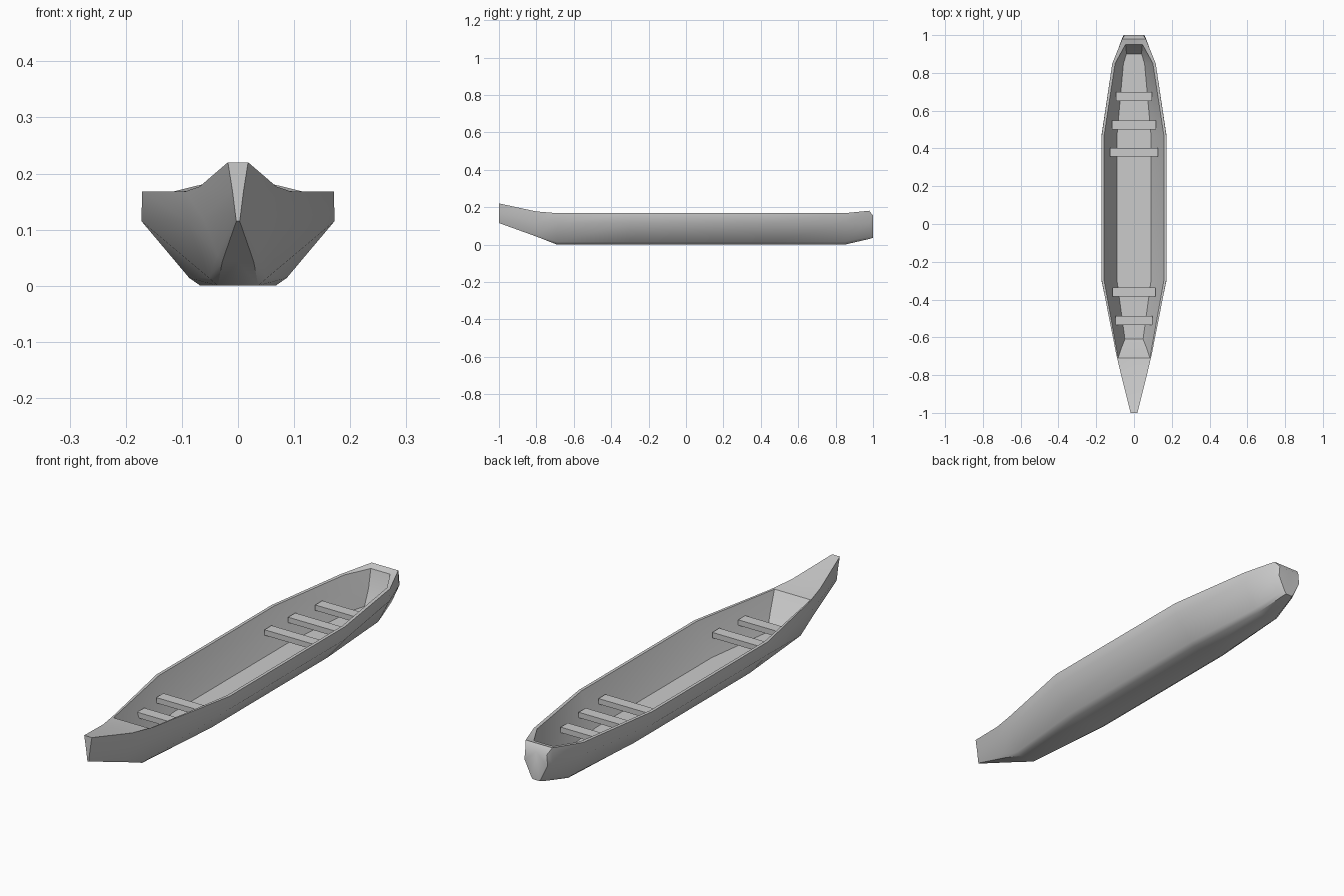
import bpy, bmesh

if "Cube" in bpy.data.objects:
    bpy.data.objects.remove(bpy.data.objects["Cube"])

# Outer half sections: y, then (x, z) of bottom edge, chine, side, gunwale
OUTER = [
    (-1.00, (.003, .115), (.005, .130), (.010, .170), (.018, .220)),
    (-0.80, (.028, .043), (.036, .055), (.062, .120), (.068, .177)),
    (-0.69, (.036, .000), (.052, .014), (.090, .115), (.094, .168)),
    (-0.30, (.067, .000), (.087, .014), (.172, .115), (.171, .168)),
    (0.47, (.067, .000), (.087, .014), (.172, .115), (.171, .168)),
    (0.85, (.045, .000), (.060, .014), (.112, .115), (.115, .168)),
    (0.98, (.022, .030), (.032, .042), (.064, .115), (.062, .181)),
    (1.00, (.016, .036), (.024, .048), (.054, .110), (.050, .155)),
]
# Inner half sections as (x, y, z): rim, wall, floor edge (pairs with OUTER[2:7])
INNER = [
    ((.084, -.71, .166), (.068, -.66, .095), (.048, -.61, .032)),
    ((.158, -.30, .168), (.126, -.30, .095), (.090, -.30, .032)),
    ((.158, 0.47, .168), (.126, 0.47, .095), (.090, 0.47, .032)),
    ((.100, 0.85, .168), (.076, 0.85, .095), (.056, 0.85, .032)),
    ((.045, 0.95, .172), (.042, 0.93, .095), (.040, 0.90, .032)),
]


def finish(bm, name, angle):
    mesh = bpy.data.meshes.new(name)
    bm.to_mesh(mesh)
    bm.free()
    obj = bpy.data.objects.new(name, mesh)
    bpy.context.collection.objects.link(obj)
    bpy.ops.object.select_all(action='DESELECT')
    obj.select_set(True)
    bpy.context.view_layer.objects.active = obj
    if angle:
        bpy.ops.object.shade_smooth_by_angle(angle=angle)
    return obj


def skin(bm, rows):
    for a, b in zip(rows, rows[1:]):
        for i in range(len(a) - 1):
            bm.faces.new((a[i], a[i + 1], b[i + 1], b[i]))


# Hull: outer skin, gunwale and inner skin lofted as one half, then mirrored
bm = bmesh.new()
outer = []
for y, *pts in OUTER:
    pts = [(0, pts[0][1])] + pts
    outer.append([bm.verts.new((x, y, z)) for x, z in pts])
inner = []
for row in INNER:
    pts = list(row) + [(0, row[2][1], row[2][2])]
    inner.append([bm.verts.new(p) for p in pts])
skin(bm, outer)
skin(bm, inner)
skin(bm, [[o[-1], n[0]] for o, n in zip(outer[2:7], inner)])


def centre(v):
    return bm.verts.new((0, v.co.y, v.co.z))


# Bow and stern decks, end faces and inner end walls
tops = [outer[0][-1], outer[1][-1], outer[6][-1], outer[7][-1]]
tc = [centre(v) for v in tops]
rim = [(r, centre(r[0]), centre(r[1])) for r in (inner[0], inner[-1])]
bm.faces.new((tops[0], tops[1], tc[1], tc[0]))
bm.faces.new((tops[1], outer[2][-1], inner[0][0], rim[0][1], tc[1]))
bm.faces.new((inner[-1][0], tops[2], tc[2], rim[1][1]))
bm.faces.new((tops[2], tops[3], tc[3], tc[2]))
bm.faces.new(outer[0] + [tc[0]])
bm.faces.new(outer[-1] + [tc[3]])
for r, c0, c1 in rim:
    bm.faces.new((r[0], r[1], c1, c0))
    bm.faces.new((r[1], r[2], r[3], c1))

bmesh.ops.mirror(bm, geom=bm.verts[:] + bm.edges[:] + bm.faces[:],
                 axis='X', merge_dist=.0005)
bmesh.ops.remove_doubles(bm, verts=bm.verts[:], dist=.0005)
bmesh.ops.recalc_face_normals(bm, faces=bm.faces[:])
finish(bm, "hull", .7)

# Seats: flat planks spanning the inner walls
for i, (y, half) in enumerate([(-.51, .097), (-.36, .113), (.38, .126),
                               (.525, .117), (.675, .096)]):
    bm = bmesh.new()
    bmesh.ops.create_cube(bm, size=1)
    for v in bm.verts:
        v.co = (v.co.x * 2 * half, y + v.co.y * .047, .107 + v.co.z * .023)
    finish(bm, f"seat_{i + 1}", 0)
